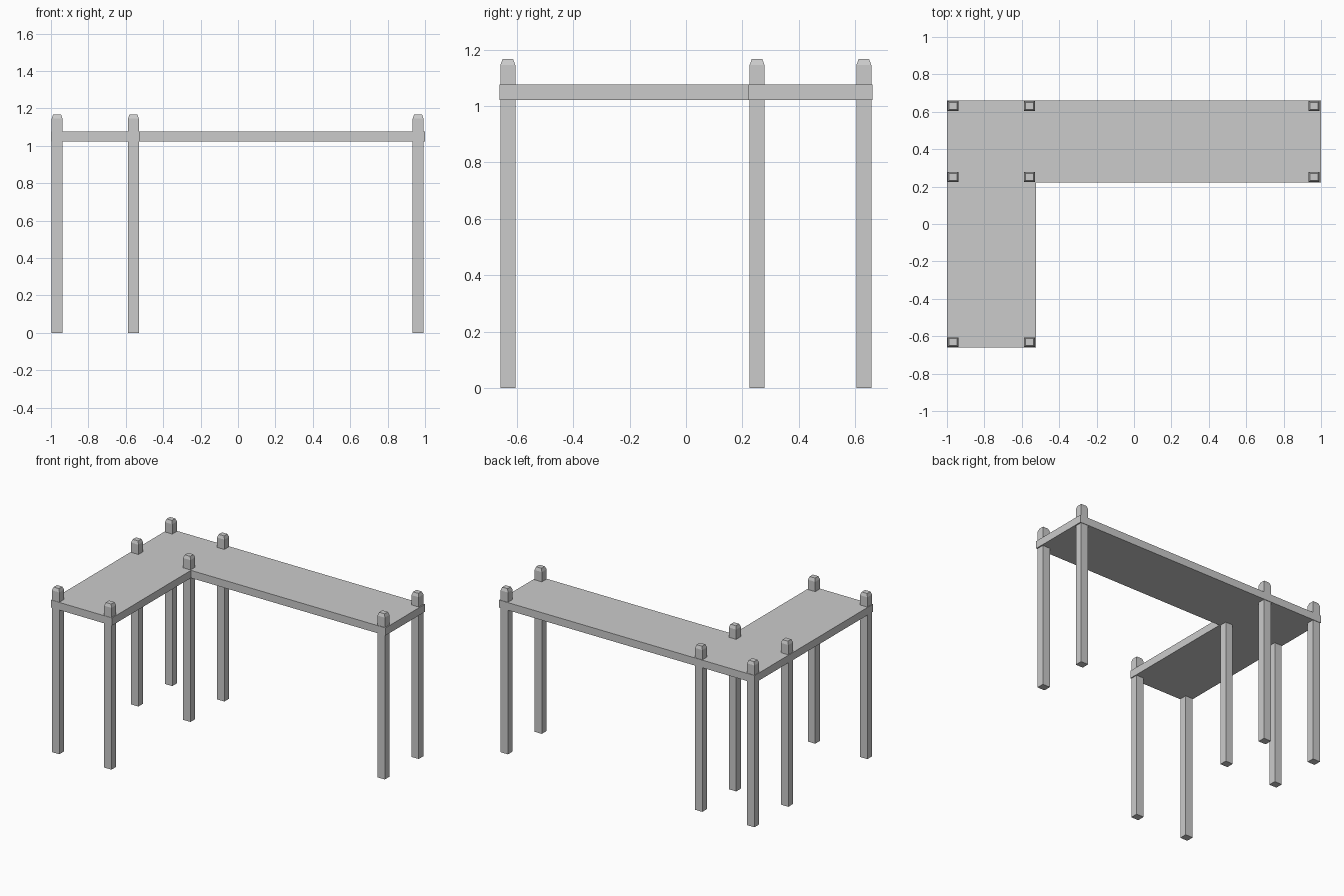
import bpy, bmesh

if "Cube" in bpy.data.objects:
    bpy.data.objects.remove(bpy.data.objects["Cube"])

def make_object(name, bm):
    bmesh.ops.recalc_face_normals(bm, faces=bm.faces)
    mesh = bpy.data.meshes.new(name)
    bm.to_mesh(mesh)
    bm.free()
    obj = bpy.data.objects.new(name, mesh)
    bpy.context.collection.objects.link(obj)
    return obj

# L-shaped shelf board, outline extruded upward
X, Y = 1.0, 0.661
INNER_X, INNER_Y = -0.524, 0.222
Z0, Z1 = 1.022, 1.076
outline = [(-X, -Y), (INNER_X, -Y), (INNER_X, INNER_Y),
           (X, INNER_Y), (X, Y), (-X, Y)]
bm = bmesh.new()
face = bm.faces.new([bm.verts.new((x, y, Z0)) for x, y in outline])
ext = bmesh.ops.extrude_face_region(bm, geom=[face])
top = [v for v in ext["geom"] if isinstance(v, bmesh.types.BMVert)]
bmesh.ops.translate(bm, verts=top, vec=(0, 0, Z1 - Z0))
make_object("shelf_board", bm)

# Square posts that pass through the board and taper at the tip
def post(name, x, y, w=0.058, d=0.053, shoulder=1.145, height=1.167, inset=0.008):
    bm = bmesh.new()
    rings = []
    for z, i in ((0, 0), (shoulder, 0), (height, inset)):
        a, b = w / 2 - i, d / 2 - i
        rings.append([bm.verts.new((x + sx * a, y + sy * b, z))
                      for sx, sy in ((-1, -1), (1, -1), (1, 1), (-1, 1))])
    for lo, hi in zip(rings, rings[1:]):
        for k in range(4):
            n = (k + 1) % 4
            bm.faces.new((lo[k], lo[n], hi[n], hi[k]))
    bm.faces.new(rings[0])
    bm.faces.new(rings[-1])
    make_object(name, bm)

columns = {"left": -0.967, "inner": -0.559, "right": 0.963}
rows = {"front": -0.632, "middle": 0.252, "back": 0.631}
for row, y in rows.items():
    for col, x in columns.items():
        # no board under the front right, so no post there
        if (row, col) != ("front", "right"):
            post(f"{row}_{col}_post", x, y)
